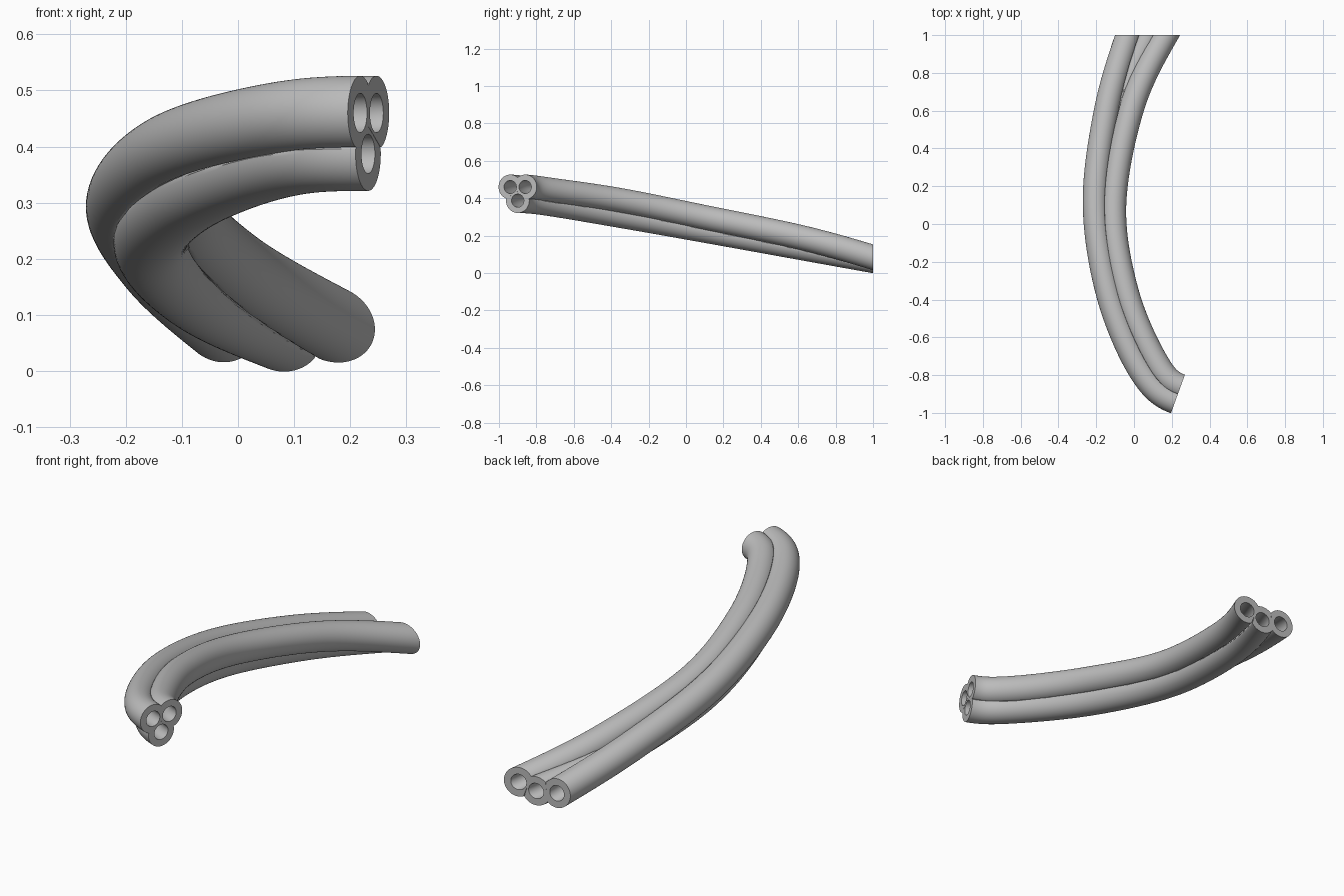
import bpy, bmesh, math
from mathutils import Vector

if "Cube" in bpy.data.objects:
    bpy.data.objects.remove(bpy.data.objects["Cube"], do_unlink=True)

OUTER, INNER, SIDES, STEPS = 0.066, 0.035, 96, 14
FRONT_DIR = Vector((-0.94, 0.34, 0)).normalized()   # direction into the front end
UP = Vector((0, 0, 1))

# Centre lines from the front end to the back end
paths = {
    "outer_tube": [(.218, -.94, .46), (.035, -.775, .442), (-.132, -.38, .388),
                   (-.205, .1, .297), (-.148, .59, .19), (-.031, 1, .084)],
    "inner_tube": [(.247, -.86, .46), (.108, -.715, .442), (-.043, -.352, .388),
                   (-.107, .1, .297), (-.012, .615, .19), (.168, 1, .084)],
    "lower_tube": [(.232, -.90, .387), (.07, -.745, .373), (-.088, -.366, .31),
                   (-.156, .1, .228), (-.078, .6, .138), (.077, 1, .066)],
}


def smooth_path(points):
    """Return samples and unit tangents of a smooth curve through the points."""
    p = [Vector(c) for c in points]
    m = [(p[min(i + 1, len(p) - 1)] - p[max(i - 1, 0)]) / 2 for i in range(len(p))]
    m[0] = FRONT_DIR * (p[1] - p[0]).length
    m[-1] = (p[-1] - p[-2]) * 1.5 - m[-2] / 2
    samples = []
    for i in range(len(p) - 1):
        last = i == len(p) - 2
        for k in range(STEPS + last):
            t = k / STEPS
            pos = (p[i] * (2*t**3 - 3*t**2 + 1) + m[i] * (t**3 - 2*t**2 + t)
                   + p[i+1] * (3*t**2 - 2*t**3) + m[i+1] * (t**3 - t**2))
            tan = (p[i] * (6*t*t - 6*t) + m[i] * (3*t*t - 4*t + 1)
                   + p[i+1] * (6*t - 6*t*t) + m[i+1] * (3*t*t - 2*t))
            samples.append((pos, tan.normalized()))
    return samples


def wall_radius(direction, offsets):
    """Outer radius, flattened where the tube meets a neighbour halfway."""
    radius = OUTER
    for offset in offsets:
        along = direction.dot(offset)
        if along > 0:
            radius = min(radius, offset.length_squared / (2 * along))
    return radius


def add_tube(name, samples, neighbours, material):
    """Build a hollow tube whose back end is cut square to y."""
    bm = bmesh.new()
    walls, bores = [], []
    for i, (pos, tan) in enumerate(samples):
        side = tan.cross(UP).normalized()
        top = side.cross(tan)
        gaps = [other[i][0] - pos for other in neighbours]
        offsets = [gap - tan * gap.dot(tan) for gap in gaps]
        slant = max(0, 1 - (len(samples) - 1 - i) / STEPS)
        wall, bore = [], []
        for k in range(SIDES):
            a = math.tau * k / SIDES
            d = side * math.cos(a) + top * math.sin(a)
            d_cut = d - tan * (slant * d.y / tan.y)
            wall.append(bm.verts.new(pos + d_cut * wall_radius(d, offsets)))
            bore.append(bm.verts.new(pos + d_cut * INNER))
        walls.append(wall)
        bores.append(bore)

    # Outer wall, back rim, bore and front rim form one closed loop of rings
    rings = walls + bores[::-1]
    for a, b in zip(rings, rings[1:] + rings[:1]):
        for k in range(SIDES):
            n = (k + 1) % SIDES
            bm.faces.new((a[k], a[n], b[n], b[k]))
    bmesh.ops.recalc_face_normals(bm, faces=bm.faces)
    mesh = bpy.data.meshes.new(name)
    bm.to_mesh(mesh)
    bm.free()
    mesh.materials.append(material)
    obj = bpy.data.objects.new(name, mesh)
    bpy.context.scene.collection.objects.link(obj)
    return obj


# Plain grey material
grey = bpy.data.materials.new("plain_grey")
grey.use_nodes = True
colour = (0.5, 0.5, 0.5, 1)
grey.diffuse_color = colour
grey.node_tree.nodes["Principled BSDF"].inputs["Base Color"].default_value = colour

# Three tubes that merge along their length
curves = {name: smooth_path(points) for name, points in paths.items()}
tubes = []
for name, samples in curves.items():
    neighbours = [c for other, c in curves.items() if other != name]
    tubes.append(add_tube(name, samples, neighbours, grey))

# Smooth walls with sharp creases and rims
bpy.ops.object.select_all(action='DESELECT')
for tube in tubes:
    tube.select_set(True)
bpy.context.view_layer.objects.active = tubes[0]
bpy.ops.object.shade_smooth_by_angle(angle=math.radians(30))
